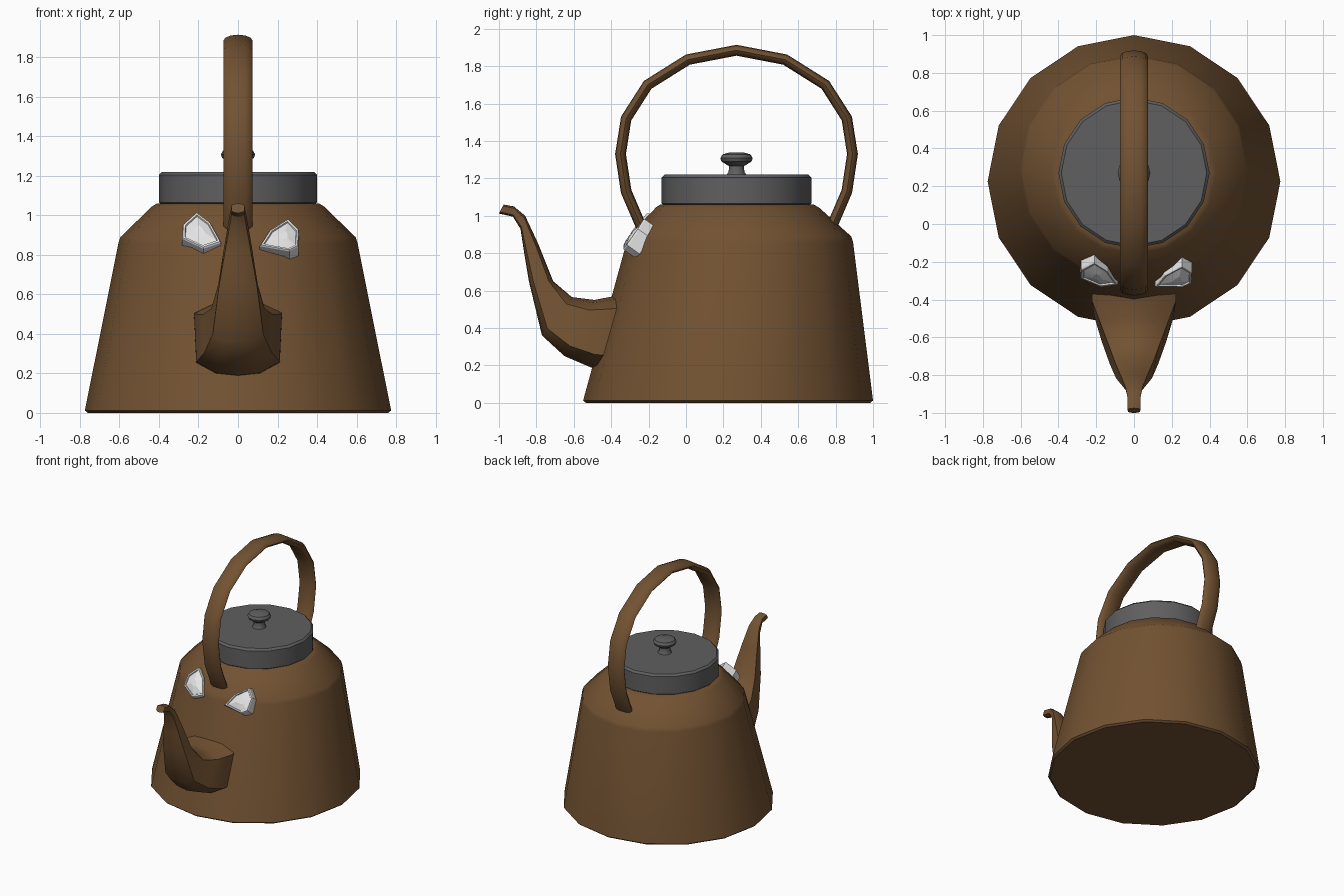
import bpy, bmesh, math
from mathutils import Vector

cube = bpy.data.objects.get("Cube")
if cube:
    bpy.data.objects.remove(cube, do_unlink=True)


def material(name, rgb):
    m = bpy.data.materials.new(name)
    m.use_nodes = True
    m.diffuse_color = (*rgb, 1)
    m.node_tree.nodes["Principled BSDF"].inputs["Base Color"].default_value = (*rgb, 1)
    return m


brown = material("brown enamel", (0.17, 0.085, 0.032))
grey = material("dark grey metal", (0.115, 0.115, 0.115))
white = material("eye white", (0.78, 0.78, 0.78))


def loft(name, rings, mat, angle=35):
    """Skin a list of equal-sized point rings and cap both ends."""
    bm = bmesh.new()
    loops = [[bm.verts.new(p) for p in ring] for ring in rings]
    n = len(loops[0])
    for a, b in zip(loops, loops[1:]):
        for i in range(n):
            j = (i + 1) % n
            bm.faces.new((a[i], a[j], b[j], b[i]))
    bm.faces.new(loops[0])
    bm.faces.new(loops[-1])
    bmesh.ops.recalc_face_normals(bm, faces=bm.faces)
    mesh = bpy.data.meshes.new(name)
    bm.to_mesh(mesh)
    bm.free()
    ob = bpy.data.objects.new(name, mesh)
    bpy.context.collection.objects.link(ob)
    mesh.materials.append(mat)
    bpy.ops.object.select_all(action='DESELECT')
    ob.select_set(True)
    bpy.context.view_layer.objects.active = ob
    bpy.ops.object.shade_smooth_by_angle(angle=math.radians(angle))
    return ob


def circle(r, z, cy, n=16):
    return [Vector((r * math.cos(math.tau * i / n), cy + r * math.sin(math.tau * i / n), z))
            for i in range(n)]


# Pot body: leans back slightly towards the shoulder
loft("body", [circle(*p) for p in (
    (0.76, 0, 0.225), (0.775, 0.012, 0.225), (0.605, 0.86, 0.288),
    (0.595, 0.89, 0.288), (0.435, 1.045, 0.275), (0.41, 1.06, 0.272))], brown)

# Lid and its knob
AXIS = 0.27
loft("lid", [circle(r, z, AXIS) for r, z in (
    (0.39, 1.055), (0.4, 1.065), (0.4, 1.205), (0.385, 1.22))], grey)
loft("lid_knob", [circle(r, z, AXIS, 12) for r, z in (
    (0.055, 1.215), (0.042, 1.235), (0.04, 1.265), (0.08, 1.29),
    (0.087, 1.308), (0.075, 1.328), (0.04, 1.338))], grey)

# Handle: flat oval strap swept along a mirrored arch
half = [(0.44, 0.85), (0.5, 0.92), (0.59, 1.13), (0.62, 1.33),
        (0.59, 1.52), (0.475, 1.7), (0.26, 1.835)]
arch = [Vector((0, AXIS - y, z)) for y, z in half] + [Vector((0, AXIS, 1.885))]
arch += [Vector((0, AXIS + y, z)) for y, z in reversed(half)]
straps = []
for i, p in enumerate(arch):
    along = (arch[min(i + 1, len(arch) - 1)] - arch[max(i - 1, 0)]).normalized()
    side = Vector((1, 0, 0))
    out = along.cross(side)
    straps.append([p + side * 0.073 * math.cos(math.tau * k / 12)
                   + out * 0.029 * math.sin(math.tau * k / 12) for k in range(12)])
loft("handle", straps, brown, 50)

# Spout: upper y, z, lower y, z and half width of each section
sections = [
    (-0.25, 0.59, -0.3, 0.17, 0.225), (-0.385, 0.57, -0.51, 0.19, 0.222),
    (-0.49, 0.55, -0.65, 0.25, 0.18), (-0.61, 0.565, -0.77, 0.36, 0.135),
    (-0.71, 0.65, -0.84, 0.65, 0.1), (-0.79, 0.85, -0.865, 0.8, 0.07),
    (-0.86, 1.0, -0.885, 0.93, 0.045), (-0.92, 1.05, -0.925, 0.995, 0.034),
    (-0.975, 1.06, -1.0, 1.012, 0.034)]
right_half = [(0, 1), (0.55, 0.9), (1, 0.64), (0.95, -0.64), (0.5, -0.93), (0, -1)]
outline = right_half + [(-x, h) for x, h in right_half[-2:0:-1]]
spout_rings = []
for ty, tz, by, bz, w in sections:
    top, low = Vector((0, ty, tz)), Vector((0, by, bz))
    spout_rings.append([(top + low) / 2 + (top - low) / 2 * h + Vector((w * x, 0, 0))
                        for x, h in outline])
loft("spout", spout_rings, brown, 42)

# Eyes: thick leaf-shaped plates tilted back, with a rim and a domed face
normal = Vector((0, -0.81, 0.58))


def eye(name, points):
    front = [Vector((x, -0.345 + (z - 0.82) * 0.7 + 0.1 * (abs(x) - 0.2), z)) for x, z in points]
    mid = sum(front, Vector()) / len(front)

    def layer(scale, depth):
        return [mid + (p - mid) * scale + normal * depth for p in front]
    loft(name, [layer(1, -0.085), layer(1, -0.008), layer(0.95, 0), layer(0.84, 0),
                layer(0.8, -0.008), layer(0.25, 0.008)], white, 15)


eye("left_eye", [(0.255, 0.985), (0.308, 0.93), (0.305, 0.845), (0.26, 0.822),
                 (0.11, 0.848), (0.16, 0.925)])
eye("right_eye", [(-0.21, 1.018), (-0.28, 0.955), (-0.283, 0.885), (-0.175, 0.835),
                  (-0.085, 0.865), (-0.14, 0.965)])
